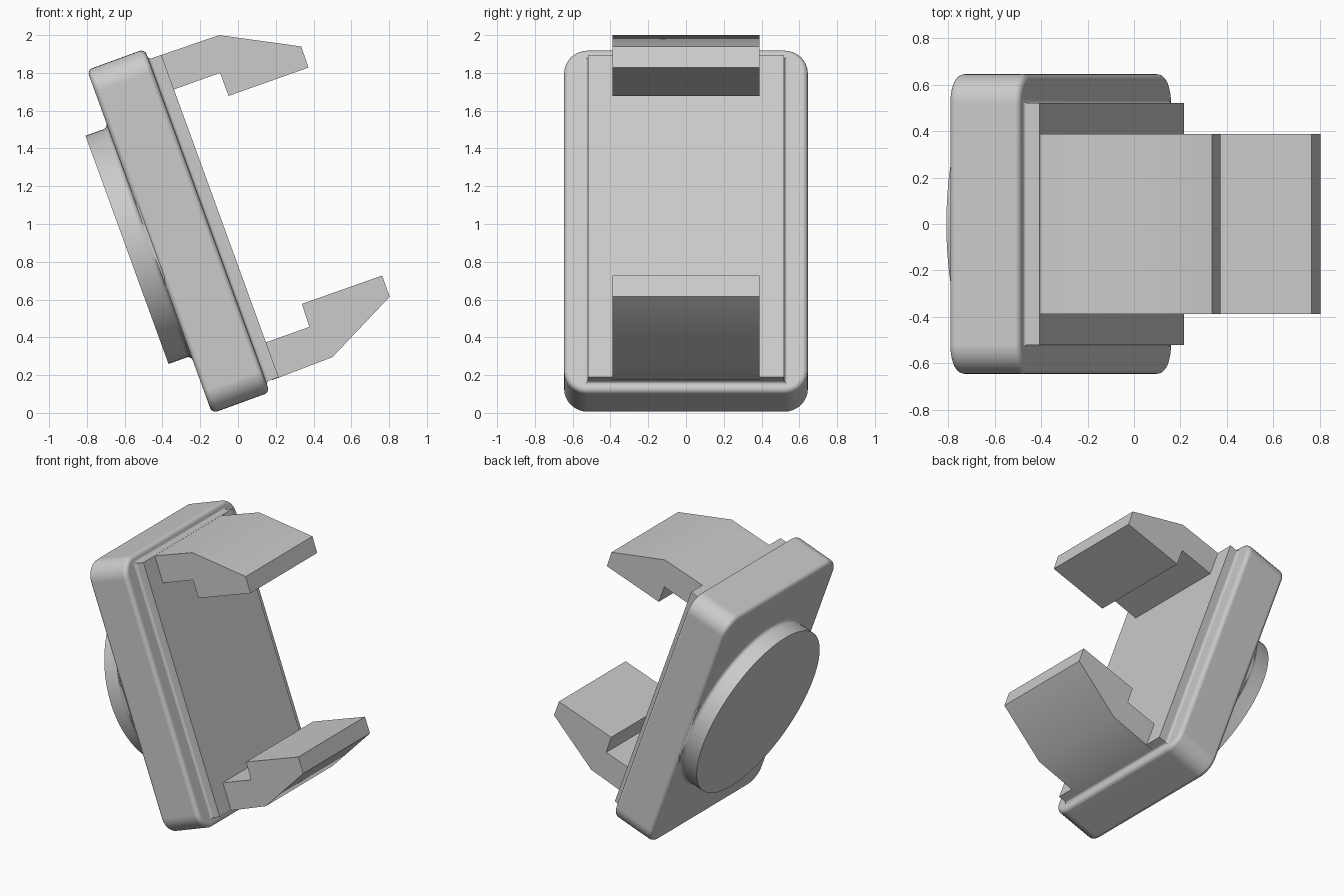
import bpy, bmesh, math

if "Cube" in bpy.data.objects:
    bpy.data.objects.remove(bpy.data.objects["Cube"])

TILT = math.radians(-20)
MID = 1.012          # middle of the case along its long axis
BACK, FACE = -0.13, 0.195

grey = bpy.data.materials.new("grey plastic")
grey.use_nodes = True
grey.diffuse_color = (0.6, 0.6, 0.6, 1)
grey.node_tree.nodes["Principled BSDF"].inputs["Base Color"].default_value = (0.6, 0.6, 0.6, 1)


def loft(name, rings, tilt=TILT):
    """Skin a stack of closed rings, cap both ends and shade by angle."""
    bm = bmesh.new()
    loops = [[bm.verts.new(p) for p in ring] for ring in rings]
    for a, b in zip(loops, loops[1:]):
        for i in range(len(a)):
            j = (i + 1) % len(a)
            bm.faces.new((a[i], a[j], b[j], b[i]))
    bm.faces.new(loops[0][::-1])
    bm.faces.new(loops[-1])
    bmesh.ops.recalc_face_normals(bm, faces=bm.faces)
    mesh = bpy.data.meshes.new(name)
    bm.to_mesh(mesh)
    bm.free()
    mesh.materials.append(grey)
    ob = bpy.data.objects.new(name, mesh)
    bpy.context.collection.objects.link(ob)
    ob.rotation_euler.y = tilt
    bpy.ops.object.select_all(action='DESELECT')
    ob.select_set(True)
    bpy.context.view_layer.objects.active = ob
    bpy.ops.object.shade_smooth_by_angle(angle=math.radians(30))
    weighted = ob.modifiers.new("even shading", 'WEIGHTED_NORMAL')
    weighted.keep_sharp = True
    return ob


def rounded_rect(depth, half_y, half_z, radius, steps=8):
    ring = []
    for corner, (sy, sz) in enumerate(((1, 1), (-1, 1), (-1, -1), (1, -1))):
        for k in range(steps + 1):
            a = (corner + k / steps) * math.pi / 2
            ring.append((depth, sy * (half_y - radius) + radius * math.cos(a),
                         MID + sz * (half_z - radius) + radius * math.sin(a)))
    return ring


def rect(depth, half_y, half_z):
    return [(depth, sy * half_y, MID + sz * half_z)
            for sy, sz in ((1, 1), (-1, 1), (-1, -1), (1, -1))]


def disc(depth, radius, limit, steps=96):
    ring = []
    for k in range(steps):
        a = 2 * math.pi * k / steps
        y = max(-limit, min(limit, radius * math.cos(a)))
        ring.append((depth, y, MID + radius * math.sin(a)))
    return ring


quarter = [k * math.pi / 10 for k in range(6)]

# Case with softened rims
r = 0.03
rim = [(BACK + r - r * math.cos(a), r - r * math.sin(a)) for a in quarter]
rim += [(FACE - r + r * math.sin(a), r - r * math.cos(a)) for a in quarter]
loft("case", [rounded_rect(d, 0.645 - i, 0.967 - i, 0.125 - i) for d, i in rim])

# Raised mounting plate with a small fillet at its foot
f = 0.018
foot = [(FACE - 0.01, f)]
foot += [(FACE + f - f * math.cos(a), f - f * math.sin(a)) for a in quarter]
foot += [(0.267, 0)]
loft("mounting_plate", [rect(d, 0.52 + o, 0.908 + o) for d, o in foot])

# Round button on the back with a flared foot
f = 0.025
flare = [(BACK + 0.01, f)]
flare += [(BACK - f + f * math.cos(a), f - f * math.sin(a)) for a in quarter]
flare += [(-0.257, 0)]
loft("round_button", [disc(d, 0.643 + o, 0.645) for d, o in flare])

# Hooked clips, extruded across the width
upper = [(-0.42, 1.89), (-0.1, 2.0), (0.335, 1.94), (0.373, 1.828),
         (-0.05, 1.678), (-0.095, 1.8), (-0.36, 1.705)]
lower = [(0.18, 0.173), (0.5, 0.295), (0.803, 0.615), (0.763, 0.727),
         (0.338, 0.577), (0.378, 0.455), (0.11, 0.36)]
for name, outline in (("upper_clip", upper), ("lower_clip", lower)):
    loft(name, [[(x, y, z) for x, z in outline] for y in (-0.388, 0.388)], tilt=0)
